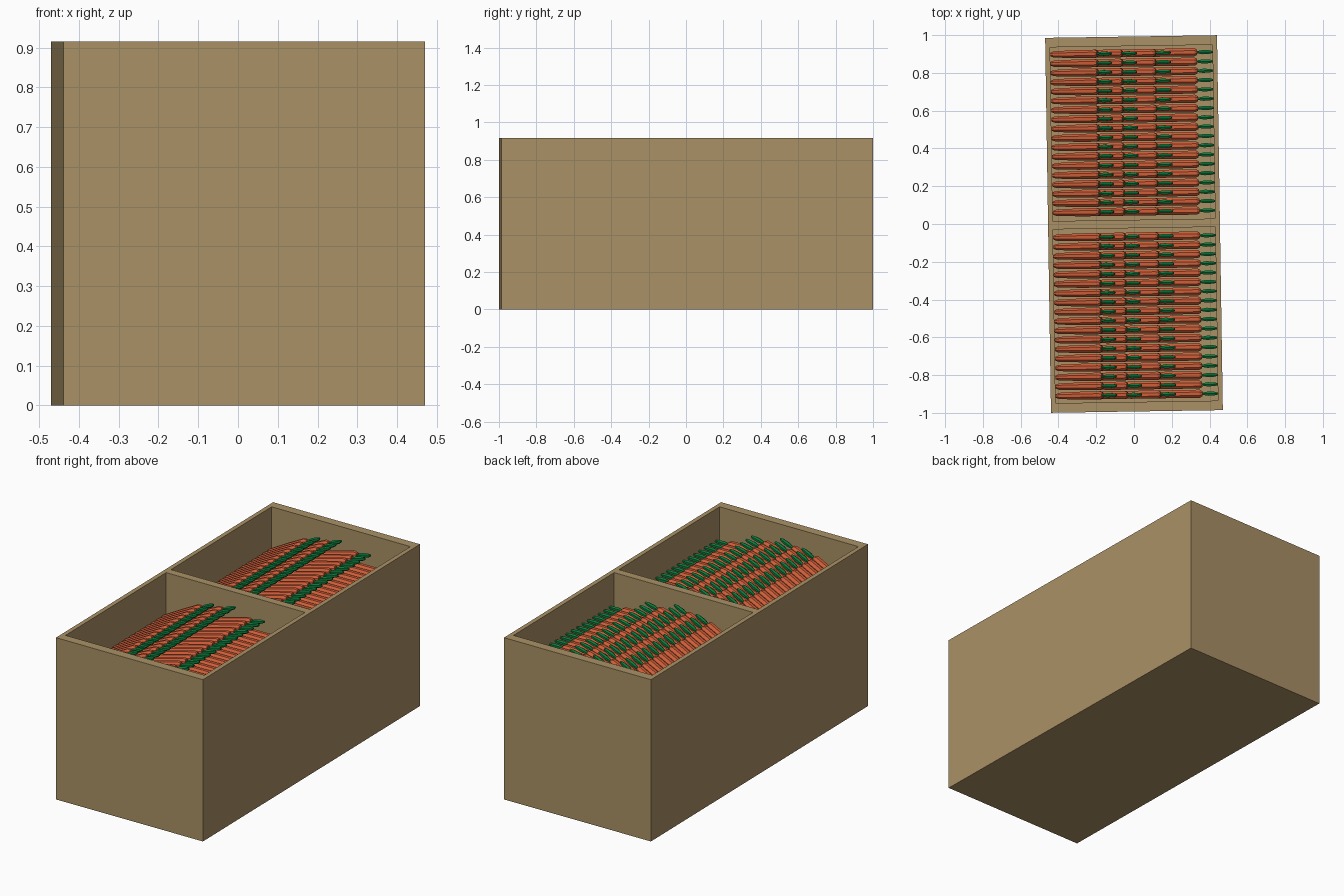
import bpy, bmesh, math
from mathutils import Matrix, Vector

if "Cube" in bpy.data.objects:
    bpy.data.objects.remove(bpy.data.objects["Cube"])

YAW = 0.0155                      # the crate stands slightly turned
W, L, H = 0.455, 0.9925, 0.915    # half width, half length, height
FLOOR = 0.64


def material(name, rgb):
    m = bpy.data.materials.new(name)
    m.diffuse_color = (*rgb, 1)
    m.use_nodes = True
    m.node_tree.nodes["Principled BSDF"].inputs["Base Color"].default_value = m.diffuse_color
    return m


tan = material("tan_wood", (0.402, 0.283, 0.130))
orange = material("carrot_orange", (0.62, 0.112, 0.040))
green = material("leaf_green", (0.004, 0.20, 0.045))


def make_object(name, bm, mats):
    bmesh.ops.recalc_face_normals(bm, faces=bm.faces)
    me = bpy.data.meshes.new(name)
    bm.to_mesh(me)
    bm.free()
    for m in mats:
        me.materials.append(m)
    ob = bpy.data.objects.new(name, me)
    bpy.context.collection.objects.link(ob)
    ob.rotation_euler.z = YAW
    return ob


def lathe_x(bm, profile, sides, mat):
    """Closed low-poly solid along x from (x, radius) pairs."""
    rings = []
    for x, r in profile:
        rings.append([bm.verts.new((x, r * math.cos(t), r * math.sin(t)))
                      for t in ((k + 0.5) * math.tau / sides for k in range(sides))])
    faces = [bm.faces.new(rings[0]), bm.faces.new(rings[-1])]
    for a, b in zip(rings, rings[1:]):
        for k in range(sides):
            n = (k + 1) % sides
            faces.append(bm.faces.new((a[k], a[n], b[n], b[k])))
    for f in faces:
        f.material_index = mat


# Crate: solid block whose top is split into a rim, divider and two bays
bm = bmesh.new()
xs = (-W, -0.430, 0.430, W)
ys = (-L, -0.942, -0.022, 0.022, 0.942, L)
grid = [[bm.verts.new((x, y, H)) for y in ys] for x in xs]
bays = []
for i in range(3):
    for j in range(5):
        f = bm.faces.new((grid[i][j], grid[i + 1][j], grid[i + 1][j + 1], grid[i][j + 1]))
        if i == 1 and j in (1, 3):
            bays.append(f)
outer = [e for e in bm.edges if e.is_boundary]
skirt = bmesh.ops.extrude_edge_only(bm, edges=outer)["geom"]
for v in skirt:
    if isinstance(v, bmesh.types.BMVert):
        v.co.z = 0
bmesh.ops.contextual_create(bm, geom=[e for e in bm.edges if e.is_boundary])
# sink the bays
sunk = bmesh.ops.extrude_discrete_faces(bm, faces=bays)["faces"]
for f in sunk:
    for v in f.verts:
        v.co.z = FLOOR
make_object("crate", bm, [tan])

# Carrots: four shingled rows per bay (head x, head z, tilt in degrees, length)
rows = [(-0.180, 0.797, 27, 0.275),
        (-0.048, 0.821, 24, 0.250),
        (0.128, 0.801, 14, 0.350),
        (0.348, 0.736, 0, 0.500)]
COUNT, STEP, FIRST = 18, 0.0493, 0.066
for n, (hx, hz, tilt, length) in enumerate(rows, 1):
    for bay, start in (("back", FIRST), ("front", -FIRST - STEP * (COUNT - 1))):
        bm = bmesh.new()
        lathe_x(bm, [(-length, 0.011), (-length + 0.02, 0.018), (-length * 0.45, 0.0225),
                     (-0.014, 0.0235), (0, 0.015)], 8, 0)
        lathe_x(bm, [(-0.004, 0.006), (0.030, 0.013), (0.065, 0.011), (0.082, 0.006)], 6, 1)
        bm.transform(Matrix.Translation(Vector((hx, start, hz)))
                     @ Matrix.Rotation(-math.radians(tilt), 4, 'Y'))
        ob = make_object(f"{bay}_carrot_row_{n}", bm, [orange, green])
        arr = ob.modifiers.new("repeat", 'ARRAY')
        arr.count = COUNT
        arr.use_relative_offset = False
        arr.use_constant_offset = True
        arr.constant_offset_displace = (0, STEP, 0)
